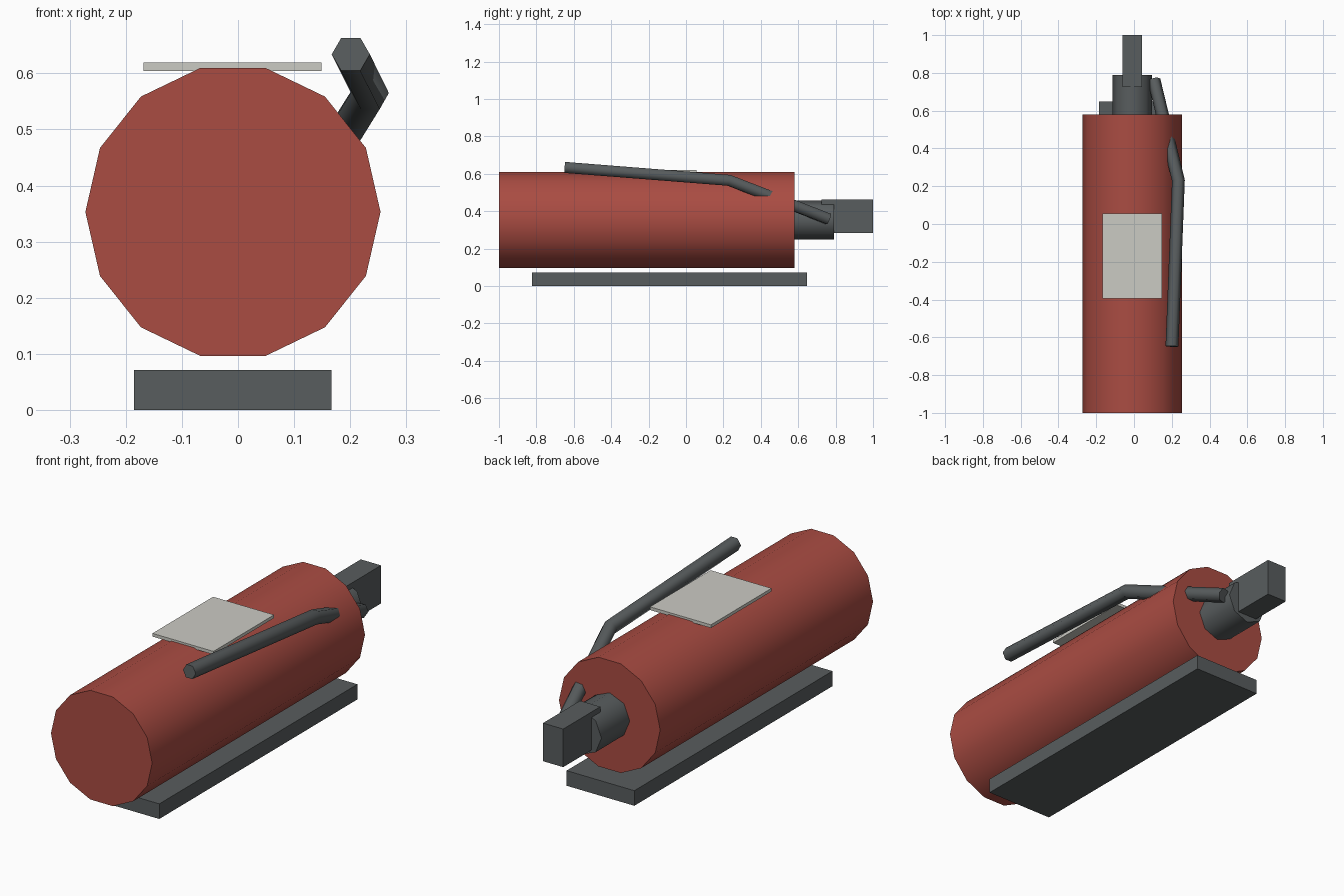
import bpy, bmesh, math
from mathutils import Vector

if "Cube" in bpy.data.objects:
    bpy.data.objects.remove(bpy.data.objects["Cube"])


def material(name, rgb):
    m = bpy.data.materials.new(name)
    m.diffuse_color = (*rgb, 1.0)
    m.use_nodes = True
    m.node_tree.nodes["Principled BSDF"].inputs["Base Color"].default_value = m.diffuse_color
    return m


RED = material("tank red", (0.40, 0.072, 0.055))
GREY = material("dark grey", (0.098, 0.109, 0.112))
PALE = material("label off white", (0.60, 0.597, 0.55))


def finish(name, bm, mat):
    bmesh.ops.recalc_face_normals(bm, faces=bm.faces[:])
    me = bpy.data.meshes.new(name)
    bm.to_mesh(me)
    bm.free()
    me.materials.append(mat)
    ob = bpy.data.objects.new(name, me)
    bpy.context.collection.objects.link(ob)
    return ob


def box(name, lo, hi, mat):
    bm = bmesh.new()
    bmesh.ops.create_cube(bm, size=1)
    for v in bm.verts:
        v.co = [lo[i] + (v.co[i] + 0.5) * (hi[i] - lo[i]) for i in range(3)]
    return finish(name, bm, mat)


def tube(name, path, radius, sides, mat):
    """Sweep a polygon along a path; smooth sides, flat sharp end caps."""
    pts = [Vector(p) for p in path]
    bm = bmesh.new()
    rings = []
    for i, p in enumerate(pts):
        before = (p - pts[i - 1]).normalized() if i else Vector()
        after = (pts[i + 1] - p).normalized() if i < len(pts) - 1 else Vector()
        t = (before + after).normalized()
        u = t.cross(Vector((0, 0, 1))).normalized()
        w = u.cross(t)
        angles = [2 * math.pi * k / sides for k in range(sides)]
        rings.append([bm.verts.new(p + radius * (u * math.cos(a) + w * math.sin(a)))
                      for a in angles])
    for a, b in zip(rings, rings[1:]):
        for k in range(sides):
            n = (k + 1) % sides
            bm.faces.new((a[k], a[n], b[n], b[k])).smooth = True
    for ring in (rings[0], rings[-1]):
        cap = bm.faces.new(ring)
        for e in cap.edges:
            e.smooth = False
    return finish(name, bm, mat)


# Main tank lying along y, with its neck
CX, CZ = -0.009, 0.353
tube("tank", [(CX, -1, CZ), (CX, 0.58, CZ)], 0.263, 14, RED)
tube("neck", [(CX, 0.56, CZ), (CX, 0.79, CZ)], 0.105, 8, GREY)

# Valve block on the end of the neck
box("valve_block", (-0.062, 0.725, 0.283), (0.043, 1.0, 0.462), GREY)

# Bent hose passing through the tank shoulder
tube("hose", [(0.201, -0.648, 0.634), (0.235, 0.23, 0.565), (0.106, 0.762, 0.358)],
     0.034, 6, GREY)

# Label plate on top and base plate underneath
box("label", (-0.168, -0.395, 0.604), (0.149, 0.055, 0.619), PALE)
box("base_plate", (-0.185, -0.823, 0.0), (0.167, 0.648, 0.071), GREY)
